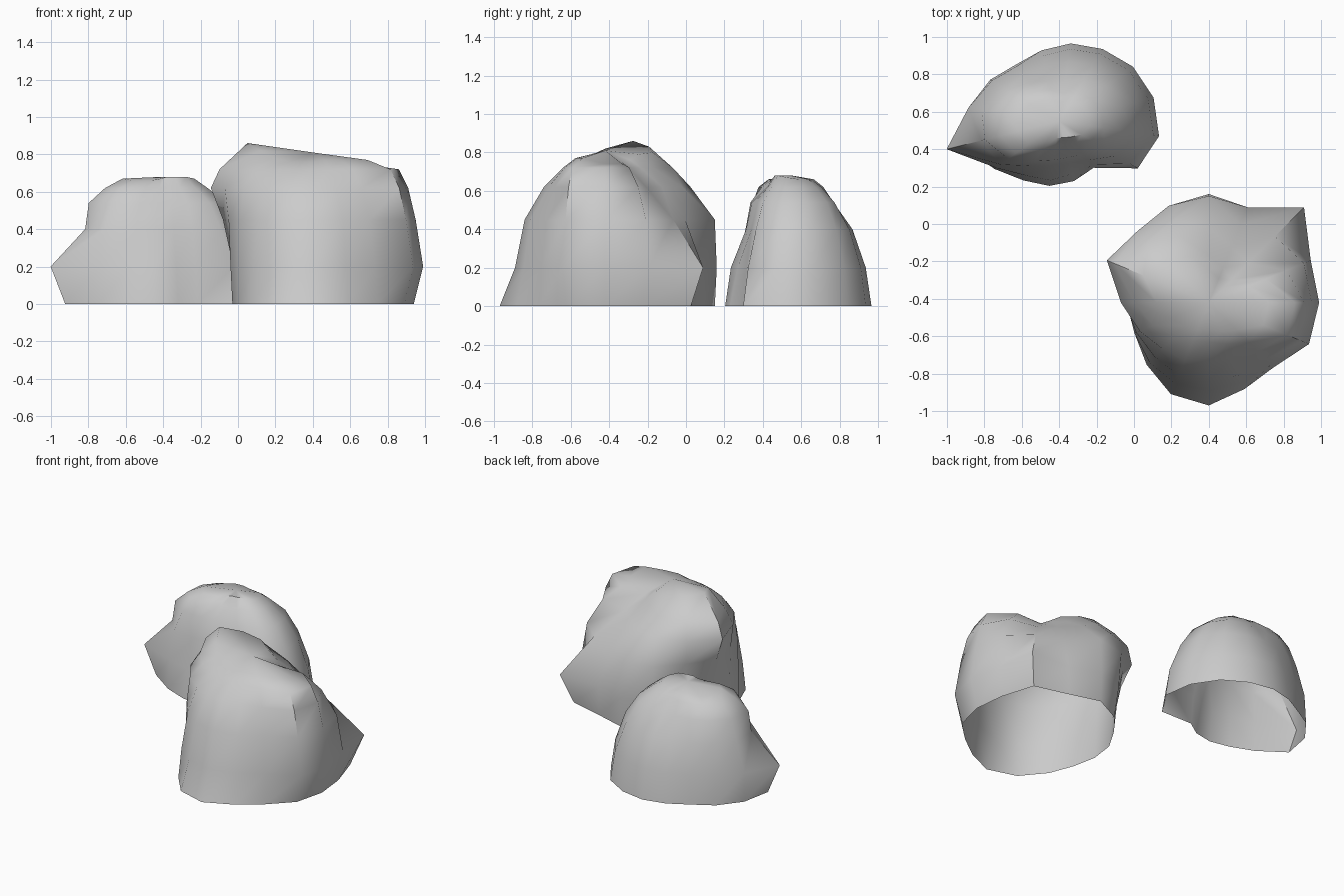
import bpy
import bmesh
from math import cos, sin, radians, tau

cube = bpy.data.objects.get("Cube")
if cube:
    bpy.data.objects.remove(cube, do_unlink=True)

# One plain stone colour for both boulders
stone = bpy.data.materials.new("stone_grey")
stone.use_nodes = True
stone.diffuse_color = (0.6, 0.6, 0.6, 1)
stone.node_tree.nodes["Principled BSDF"].inputs["Base Color"].default_value = (0.6, 0.6, 0.6, 1)


def boulder(name, centre, turn, contours, crown, peak):
    """Loft an open-bottomed rock through contour lines given as radii
    around a centre, all lengths in hundredths of a unit."""
    bm = bmesh.new()
    cx, cy = centre
    count = len(crown)

    def add_ring(radii, heights):
        ring = []
        for i, (radius, height) in enumerate(zip(radii, heights)):
            angle = radians(turn) + tau * i / count
            x, y = cx + radius * cos(angle), cy + radius * sin(angle)
            ring.append(bm.verts.new((x / 100, y / 100, height / 100)))
        return ring

    # Walls at level heights, then an uneven crown inside the last contour
    rings = [add_ring(radii, [level] * count) for level, radii in contours.items()]
    last = list(contours.values())[-1]
    rings.append(add_ring([radius * 0.7 for radius in last], crown))
    for lower, upper in zip(rings, rings[1:]):
        for i in range(count):
            j = (i + 1) % count
            bm.faces.new((lower[i], lower[j], upper[j], upper[i]))

    # Close the top with a fan
    tip = bm.verts.new((cx / 100, cy / 100, peak / 100))
    for i in range(count):
        bm.faces.new((rings[-1][i], rings[-1][(i + 1) % count], tip))

    mesh = bpy.data.meshes.new(name)
    bm.to_mesh(mesh)
    bm.free()
    mesh.materials.append(stone)
    rock = bpy.data.objects.new(name, mesh)
    bpy.context.collection.objects.link(rock)
    bpy.ops.object.select_all(action="DESELECT")
    rock.select_set(True)
    bpy.context.view_layer.objects.active = rock
    bpy.ops.object.shade_smooth_by_angle(angle=radians(50))
    return rock


# Large boulder: steep front, sloping ridged back, overhanging right corner
boulder(
    "large_boulder", (40, -42), 0,
    {
        0: [54, 56, 63, 55, 57, 51, 45, 44, 43, 43, 47, 53, 55, 50, 49, 53],
        20: [59, 59, 72, 55, 58, 54, 47, 46, 44, 43, 45, 47, 47, 46, 47, 58],
        45: [55, 55, 50, 45, 57, 56, 51, 52, 45, 42, 41, 42, 42, 42, 43, 54],
        62: [51, 45, 30, 32, 40, 48, 54, 59, 47, 40, 35, 33, 32, 32, 37, 50],
        72: [46, 33, 17, 20, 25, 38, 46, 54, 40, 32, 25, 22, 21, 24, 30, 45],
    },
    [74, 74, 75, 76, 79, 80, 83, 86, 82, 78, 76, 76, 76, 77, 77, 77], 81,
)

# Small boulder: rounded dome with a low pointed toe on its right
boulder(
    "small_boulder", (-40, 55), -8.5,
    {
        0: [54, 52, 49, 45, 42, 39, 38, 43, 49, 54, 43, 37, 35, 33, 31, 49],
        20: [51, 49, 46, 42, 39, 36, 37, 42, 49, 62, 42, 34, 32, 29, 29, 44],
        40: [43, 42, 39, 35, 32, 30, 32, 37, 42, 43, 39, 28, 24, 23, 26, 36],
        54: [34, 33, 31, 26, 22, 22, 26, 32, 38, 41, 34, 25, 21, 20, 22, 29],
        62: [24, 23, 21, 18, 15, 17, 20, 26, 30, 32, 29, 18, 13, 13, 15, 20],
    },
    [67, 66, 66, 65, 66, 66, 66, 65, 65, 67, 66, 66, 67, 68, 68, 68], 68,
)
